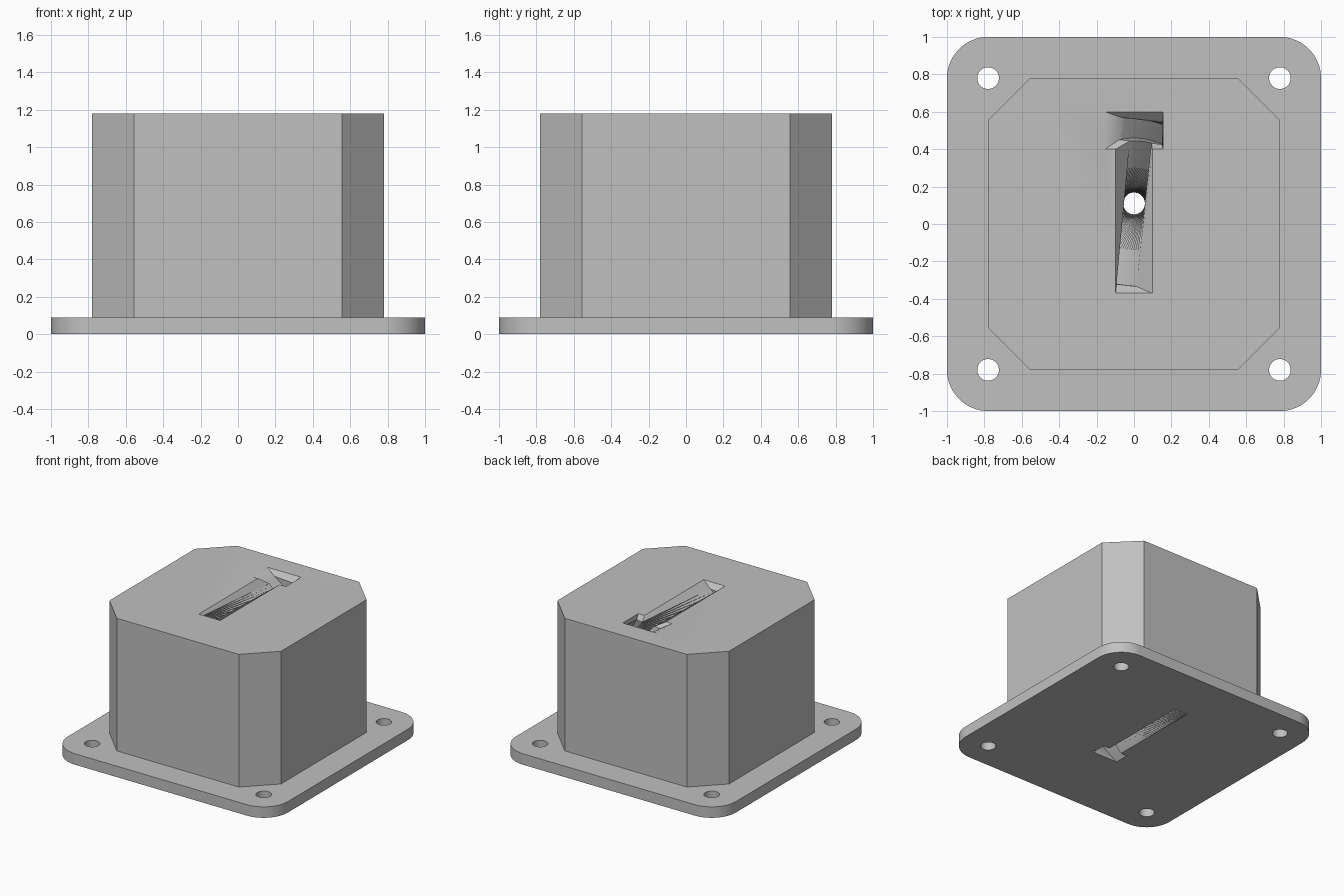
import bpy
import bmesh
import math
from mathutils import Matrix, Vector

if "Cube" in bpy.data.objects:
    bpy.data.objects.remove(bpy.data.objects["Cube"], do_unlink=True)

HEIGHT, PLATE_TOP = 1.18, 0.09
HUB_Y = 0.11          # axis the keyway twists around
LIP = 0.04            # chamfer round the keyway mouth
STEPS = 64

grey = bpy.data.materials.new("plain grey")
grey.use_nodes = True
colour = (0.53, 0.53, 0.53, 1)
grey.diffuse_color = colour
grey.node_tree.nodes["Principled BSDF"].inputs["Base Color"].default_value = colour


def loft(name, layers):
    """Solid skinned through matching loops of points, bottom to top."""
    bm = bmesh.new()
    rings = [[bm.verts.new(p) for p in layer] for layer in layers]
    bm.faces.new(rings[0][::-1])
    bm.faces.new(rings[-1])
    n = len(rings[0])
    for low, high in zip(rings, rings[1:]):
        for i in range(n):
            j = (i + 1) % n
            bm.faces.new((low[i], low[j], high[j], high[i]))
    bmesh.ops.recalc_face_normals(bm, faces=bm.faces)
    mesh = bpy.data.meshes.new(name)
    bm.to_mesh(mesh)
    bm.free()
    mesh.materials.append(grey)
    obj = bpy.data.objects.new(name, mesh)
    bpy.context.collection.objects.link(obj)
    return obj


def prism(name, outline, z0, z1):
    return loft(name, [[(x, y, z) for x, y in outline] for z in (z0, z1)])


def square(half, corner, segments):
    """Square outline with rounded (or, with one segment, cut) corners."""
    points = []
    for k in range(4):
        mid = math.pi / 4 + k * math.pi / 2
        cx = math.copysign(half - corner, math.cos(mid))
        cy = math.copysign(half - corner, math.sin(mid))
        for s in range(segments + 1):
            a = (k + s / segments) * math.pi / 2
            points.append((cx + corner * math.cos(a), cy + corner * math.sin(a)))
    return points


def combine(target, tool, operation):
    mod = target.modifiers.new(operation.lower(), "BOOLEAN")
    mod.operation, mod.solver, mod.object = operation, "EXACT", tool
    bpy.ops.object.select_all(action="DESELECT")
    bpy.context.view_layer.objects.active = target
    target.select_set(True)
    bpy.ops.object.modifier_apply(modifier=mod.name)
    bpy.data.objects.remove(tool, do_unlink=True)


def keyway(grow):
    """T outline around the hub, grown outward by an offset."""
    neck, head = 0.058 + grow, 0.115 + grow
    tail, under, tip = -0.44 - grow, 0.33 - grow, 0.45 + grow
    half = [(neck, tail), (neck, under), (head, under), (head, tip)]
    return half + [(-x, y) for x, y in reversed(half)]


def keyway_layer(z, grow=0.0):
    angle = math.pi * (min(max(z, 0), HEIGHT) / HEIGHT - 1)
    turn = Matrix.Rotation(angle if grow == 0 else 0, 3, "Z")
    return [turn @ Vector((x, y, 0)) + Vector((0, HUB_Y, z)) for x, y in keyway(grow)]


# Mounting plate with the cut-cornered block on it
block = prism("mounted_block", square(1, 0.22, 16), 0, PLATE_TOP)
tower = prism("tower", square(0.78, 0.225, 1), PLATE_TOP / 2, HEIGHT)
combine(block, tower, "UNION")

# Screw holes
for sx in (-1, 1):
    for sy in (-1, 1):
        ring = [(sx * 0.78 + 0.058 * math.cos(a), sy * 0.78 + 0.058 * math.sin(a))
                for a in (i * math.tau / 32 for i in range(32))]
        combine(block, prism("screw_hole", ring, -0.1, 0.2), "DIFFERENCE")

# Keyway that makes a half turn on its way down, with a chamfered mouth
floor = HEIGHT - LIP
layers = [keyway_layer(-0.05)]
layers += [keyway_layer(floor * i / STEPS) for i in range(STEPS + 1)]
layers += [keyway_layer(HEIGHT, LIP), keyway_layer(HEIGHT + 0.1, LIP)]
combine(block, loft("keyway_cutter", layers), "DIFFERENCE")

bpy.ops.object.shade_smooth_by_angle(angle=math.radians(30))
